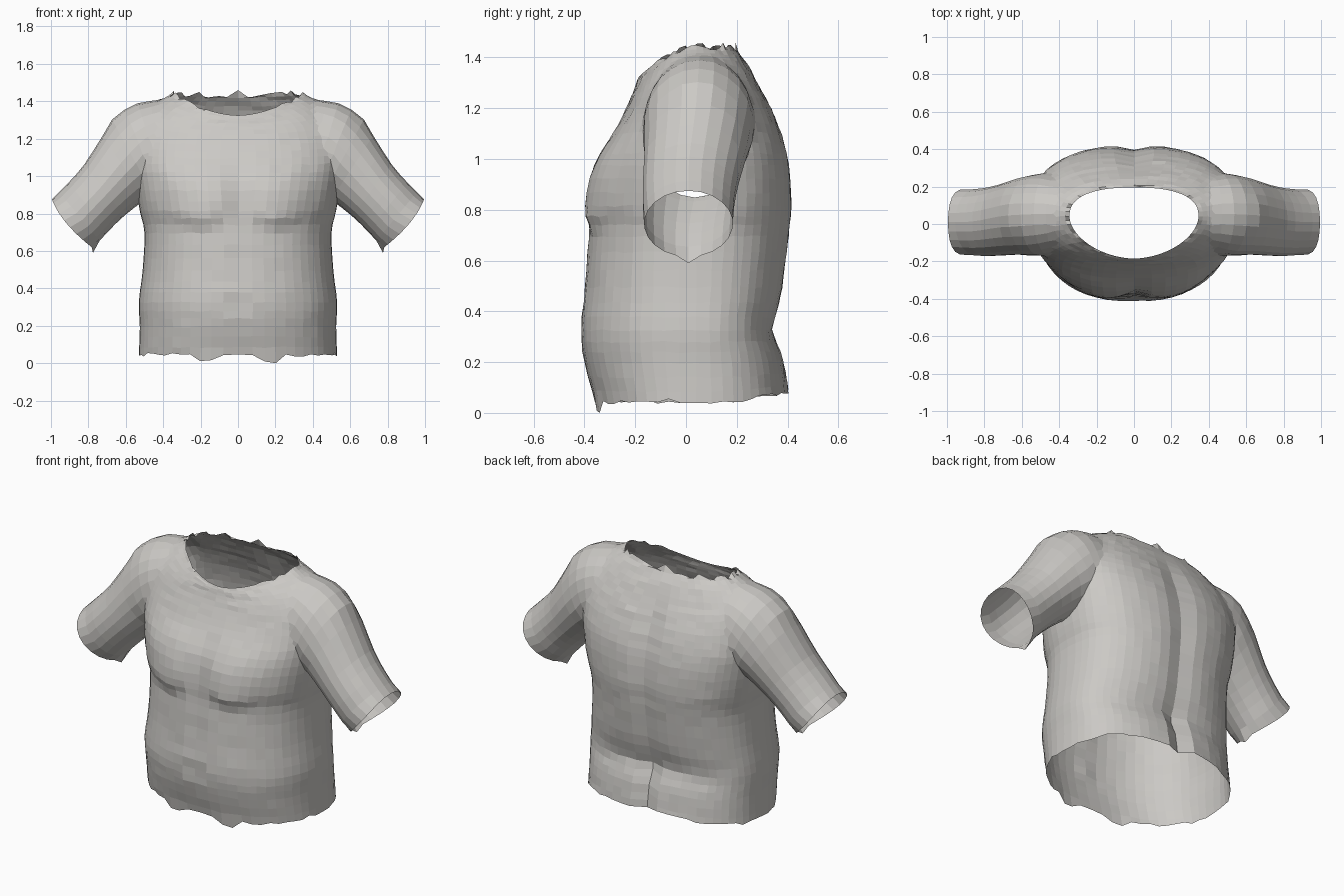
import bpy, bmesh, math, random
from math import exp, sin, cos, pi

random.seed(4)
cube = bpy.data.objects.get("Cube")
if cube:
    bpy.data.objects.remove(cube)

skin = bpy.data.materials.new("warm_light_grey")
skin.use_nodes = True
colour = (0.6, 0.585, 0.56, 1)
skin.diffuse_color = colour
skin.node_tree.nodes["Principled BSDF"].inputs["Base Color"].default_value = colour


def gauss(v, width):
    return exp(-(v / width) ** 2)


def step(a, b, v):
    t = min(max((v - a) / (b - a), 0), 1)
    return t * t * (3 - 2 * t)


def spow(v, p):
    return math.copysign(abs(v) ** p, v)


def smooth_rows(rows, sub):
    """Catmull-Rom interpolation between key cross-sections."""
    out = []
    for i in range(len(rows) - 1):
        p = [rows[max(i - 1, 0)], rows[i], rows[i + 1], rows[min(i + 2, len(rows) - 1)]]
        for k in range(sub):
            t = k / sub
            out.append([0.5 * (2 * b + (c - a) * t + (2 * a - 5 * b + 4 * c - d) * t * t
                               + (3 * b - a - 3 * c + d) * t ** 3) for a, b, c, d in zip(*p)])
    return out + [rows[-1]]


def loft(bm, rings, start, end):
    """Skin the rings and close both ends with a point."""
    loops = [[bm.verts.new(p) for p in ring] for ring in rings]
    n = len(loops[0])
    for a, b in zip(loops, loops[1:]):
        for i in range(n):
            bm.faces.new((a[i], a[(i + 1) % n], b[(i + 1) % n], b[i]))
    for loop, tip in ((loops[0], start), (loops[-1], end)):
        apex = bm.verts.new(tip)
        for i in range(n):
            bm.faces.new((loop[i], loop[(i + 1) % n], apex))


def make_object(name, bm):
    bmesh.ops.recalc_face_normals(bm, faces=bm.faces)
    mesh = bpy.data.meshes.new(name)
    bm.to_mesh(mesh)
    bm.free()
    mesh.materials.append(skin)
    obj = bpy.data.objects.new(name, mesh)
    bpy.context.collection.objects.link(obj)
    return obj


# Torso sections: front z, side z, back z, front y, back y, half width
torso_keys = [
    (0.05, 0.05, 0.09, -0.36, 0.405, 0.53),
    (0.20, 0.20, 0.21, -0.40, 0.385, 0.525),
    (0.33, 0.33, 0.33, -0.415, 0.355, 0.53),
    (0.50, 0.50, 0.50, -0.40, 0.385, 0.51),
    (0.70, 0.70, 0.70, -0.385, 0.41, 0.50),
    (0.82, 0.82, 0.82, -0.373, 0.42, 0.525),
    (0.98, 0.98, 0.98, -0.342, 0.41, 0.55),
    (1.10, 1.12, 1.10, -0.285, 0.38, 0.565),
    (1.20, 1.24, 1.20, -0.237, 0.34, 0.55),
    (1.27, 1.335, 1.29, -0.207, 0.292, 0.50),
    (1.31, 1.405, 1.38, -0.195, 0.24, 0.43),
    (1.33, 1.445, 1.44, -0.185, 0.195, 0.345),
]
SEGMENTS = 56


def sculpt(x, y, z, front):
    """Chest, navel, spine and lower back relief."""
    if front:
        crease = 0.72 + 0.09 * gauss(x, 0.1) + 0.25 * max(abs(x) - 0.22, 0)
        chest = step(crease - 0.03, crease + 0.08, z) * (1 - step(0.9, 1.18, z))
        y -= 0.035 * chest * gauss(abs(x) - 0.2, 0.2)
        y += 0.014 * gauss(x, 0.04) * gauss(z - 0.88, 0.1)
        y += 0.014 * gauss(x, 0.04) * gauss(z - 0.31, 0.04)
        y += 0.008 * gauss(x, 0.05) * gauss(z - 0.55, 0.15)
    else:
        y -= 0.025 * gauss(x, 0.07) * step(0.2, 0.4, z) * (1 - step(1.15, 1.4, z))
        y -= 0.04 * gauss(x, 0.03) * (1 - step(0.25, 0.38, z))
        y -= 0.015 * gauss(z - 0.34, 0.05) * gauss(x, 0.25)
    return y


rows = smooth_rows(torso_keys, 3)
rings = []
for r, (zf, zs, zb, yf, yb, w) in enumerate(rows):
    ring = []
    for i in range(SEGMENTS):
        a = 2 * pi * i / SEGMENTS
        s, c = sin(a), cos(a)
        front = s < 0
        # boxier around the chest, rounded to a point at the front of the neckline
        chest_box = 0.2 * gauss(zs - 1.05, 0.25)
        power = 2 / (2.3 + chest_box - 0.5 * step(1.3, 1.44, zs) if front else 2.45 + chest_box)
        x = w * spow(c, power)
        y = 0.04 + abs(s) ** power * ((yf if front else yb) - 0.04)
        z = zs + ((zf if front else zb) - zs) * s * s
        if abs(s) > 0.35:
            y = sculpt(x, y, z, front)
        if r == 0:      # ragged lower hem
            z += random.uniform(-0.01, 0.01)
            if front:
                z -= 0.05 * gauss(abs(x) - 0.18, 0.05)
        elif r == len(rows) - 1:    # ragged neckline
            if not front or abs(s) < 0.8:
                z += random.uniform(-0.02, 0.02)
            if i == SEGMENTS // 4:
                z += 0.04
        else:
            y += random.uniform(-0.002, 0.002)
            z += random.uniform(-0.004, 0.004)
        ring.append((x, y, z))
    rings.append(ring)
bm = bmesh.new()
loft(bm, rings, (0, 0, -1), (0, 0, 3))
torso = make_object("torso_shell", bm)

# Shoulder and sleeve sections: centre x, centre z, tilt, radius, centre y, y radius
sleeve_keys = [
    (0.30, 1.23, 0.05, 0.165, 0.05, 0.13),
    (0.42, 1.21, 0.20, 0.21, 0.055, 0.20),
    (0.515, 1.15, 0.40, 0.25, 0.05, 0.225),
    (0.61, 1.05, 0.58, 0.206, 0.04, 0.205),
    (0.715, 0.93, 0.66, 0.174, 0.02, 0.19),
    (0.80, 0.84, 0.69, 0.168, 0.01, 0.182),
    (0.885, 0.75, 0.70, 0.17, 0.01, 0.175),
]
bm = bmesh.new()
sleeve_rows = smooth_rows(sleeve_keys, 2)
for side in (1, -1):
    rings = []
    for r, (cx, cz, tilt, rad, cy, ry) in enumerate(sleeve_rows):
        ring = []
        for i in range(22):
            a = 2 * pi * i / 22
            u = rad * cos(a)
            x, z = cx + u * sin(tilt), cz + u * cos(tilt)
            if r == len(sleeve_rows) - 1:   # bowed cuff with a drooping point
                z -= 0.025 * (i == 11)
                x += 0.03 * sin(a) ** 2
            ring.append((side * x, cy + ry * sin(a), z))
        rings.append(ring)
    loft(bm, rings, (side * 0.29, 0.05, 1.23), (side * 2, 0, -0.15))
sleeves = make_object("sleeves_helper", bm)

# Merge sleeves into the torso
union = torso.modifiers.new("join_sleeves", "BOOLEAN")
union.operation = "UNION"
union.solver = "EXACT"
union.object = sleeves
bpy.context.view_layer.update()
graph = bpy.context.evaluated_depsgraph_get()
merged = bpy.data.meshes.new_from_object(torso.evaluated_get(graph))
torso.modifiers.clear()
torso.data = merged
bpy.data.objects.remove(sleeves)

# Open the neck, cuffs and hem by removing the far closing points
bm = bmesh.new()
bm.from_mesh(merged)
far = [v for v in bm.verts if abs(v.co.x) > 1.5 or v.co.z < -0.5 or v.co.z > 2]
bmesh.ops.delete(bm, geom=far, context="VERTS")


def shoulder_verts():
    return [v for v in bm.verts if 0.36 < abs(v.co.x) < 0.66 and v.co.z > 1.08
            and not v.is_boundary]


# Blend the shoulder seams
bmesh.ops.remove_doubles(bm, verts=shoulder_verts(), dist=0.015)
for _ in range(3):
    bmesh.ops.smooth_vert(bm, verts=shoulder_verts(), factor=0.5,
                          use_axis_x=True, use_axis_y=True, use_axis_z=True)
for face in bm.faces:
    face.smooth = False
    face.material_index = 0
low = min(v.co.z for v in bm.verts)
bmesh.ops.translate(bm, verts=bm.verts, vec=(0, 0, -low))
bm.to_mesh(merged)
bm.free()
merged.materials.clear()
merged.materials.append(skin)
